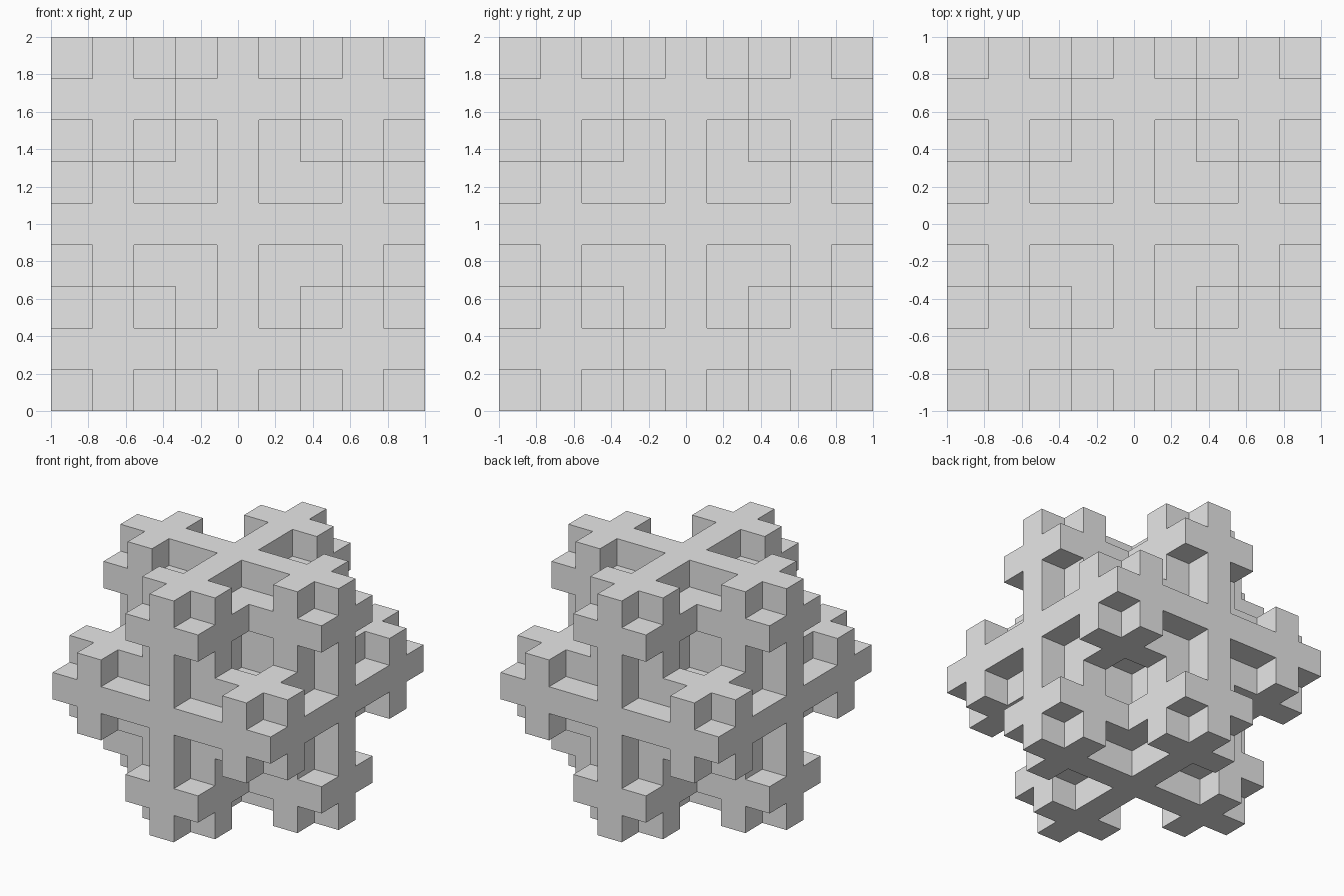
import bpy
import bmesh
from itertools import product
from mathutils import Vector

# Remove the default cube only
default = bpy.data.objects.get("Cube")
if default:
    bpy.data.objects.remove(default, do_unlink=True)

LEVELS = 2
COUNT = 3 ** LEVELS
CELL = 2 / COUNT


def is_corner(cell):
    return all(c != 1 for c in cell)


def grow(levels):
    """Cells of a cube split 3x3x3 with its eight corners left out, repeated."""
    cells = {(0, 0, 0)}
    kept = [c for c in product(range(3), repeat=3) if not is_corner(c)]
    for _ in range(levels):
        cells = {tuple(3 * a + b for a, b in zip(cell, part))
                 for cell in cells for part in kept}
    return cells


def add_face(bm, cell, axis, side):
    """Add the square on one side of a cell, facing outward."""
    u, v = (axis + 1) % 3, (axis + 2) % 3
    corners = []
    for du, dv in ((0, 0), (1, 0), (1, 1), (0, 1)):
        p = Vector(cell)
        p[axis] += side
        p[u] += du
        p[v] += dv
        corners.append(bm.verts.new(p * CELL - Vector((1, 1, 0))))
    bm.faces.new(corners if side else corners[::-1])


# Flat grey material
grey = bpy.data.materials.new("light_grey")
grey.use_nodes = True
colour = (0.8, 0.8, 0.8, 1)
grey.diffuse_color = colour
grey.node_tree.nodes["Principled BSDF"].inputs["Base Color"].default_value = colour

# Fractal body: only the exposed sides of the cells
cells = grow(LEVELS)
bm = bmesh.new()
for cell in cells:
    for axis, side in product(range(3), (0, 1)):
        neighbour = list(cell)
        neighbour[axis] += 1 if side else -1
        if tuple(neighbour) not in cells:
            add_face(bm, cell, axis, side)
bmesh.ops.remove_doubles(bm, verts=bm.verts, dist=CELL / 100)

mesh = bpy.data.meshes.new("fractal_cube")
bm.to_mesh(mesh)
bm.free()
mesh.materials.append(grey)
body = bpy.data.objects.new("fractal_cube", mesh)
bpy.context.collection.objects.link(body)
